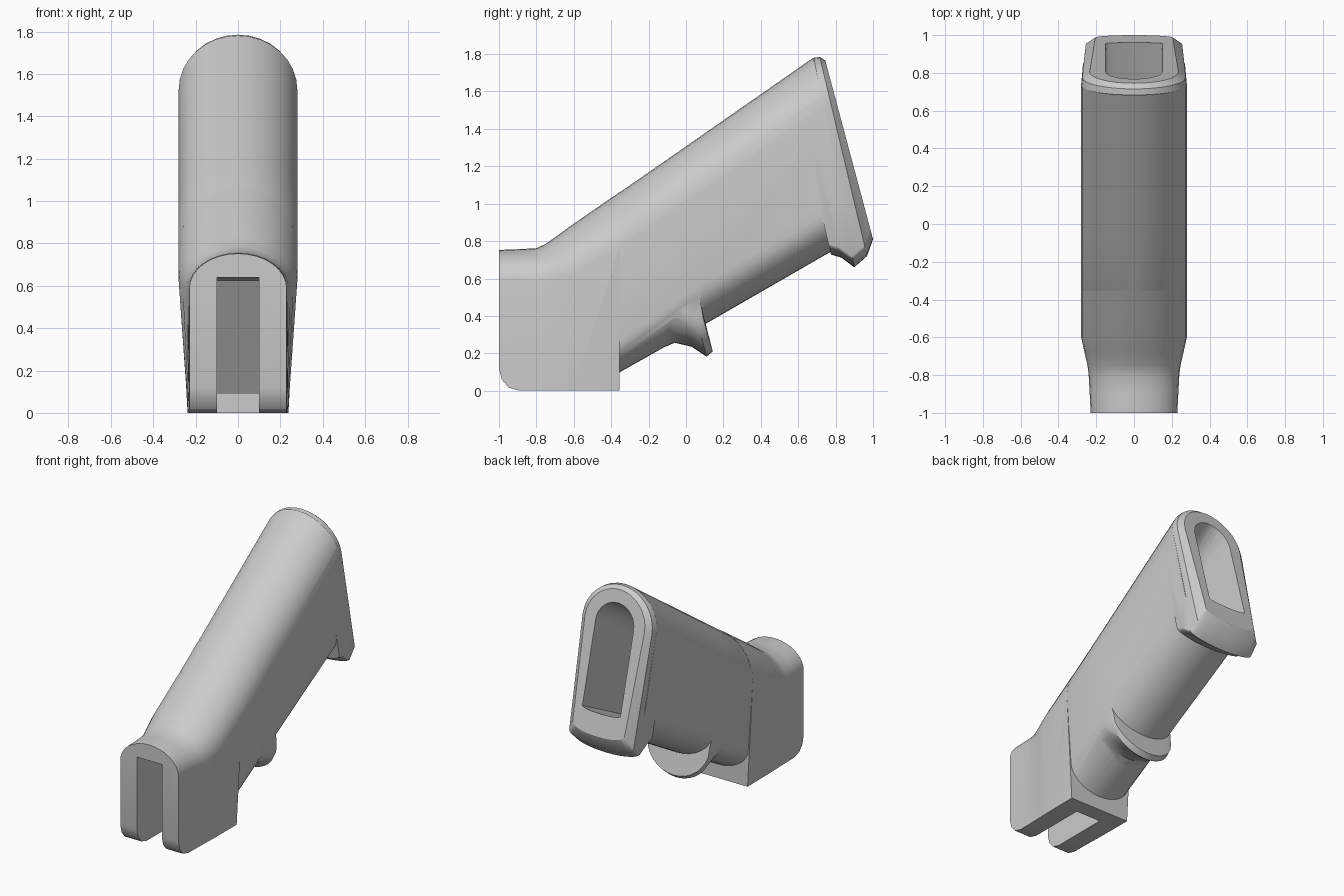
import bpy, bmesh, math

if "Cube" in bpy.data.objects:
    bpy.data.objects.remove(bpy.data.objects["Cube"])

N = 8  # segments per quarter arch


def section(st):
    """Closed ring: arched top, straight sides, arched (or flat) bottom."""
    ty, tz, by, bz, wt, wb, at, ab = st
    length = math.hypot(by - ty, bz - tz)
    half = []
    for i in range(N + 1):
        a = math.pi / 2 * i / N
        half.append((wt * math.sin(a), at * (1 - math.cos(a))))
    for i in range(N + 1):
        a = math.pi / 2 * i / N
        half.append((wb * math.cos(a), length - ab * (1 - math.sin(a))))
    ring = half + [(-x, d) for x, d in half[-2:0:-1]]
    return [(x, ty + (by - ty) * d / length, tz + (bz - tz) * d / length)
            for x, d in ring]


def finish(name, bm):
    bmesh.ops.recalc_face_normals(bm, faces=bm.faces)
    me = bpy.data.meshes.new(name)
    bm.to_mesh(me)
    bm.free()
    ob = bpy.data.objects.new(name, me)
    bpy.context.collection.objects.link(ob)
    return ob


def loft(name, stations):
    bm = bmesh.new()
    rings = [[bm.verts.new(p) for p in section(s)] for s in stations]
    for a, b in zip(rings, rings[1:]):
        for i in range(len(a)):
            j = (i + 1) % len(a)
            bm.faces.new((a[i], a[j], b[j], b[i]))
    bm.faces.new(rings[0])
    bm.faces.new(rings[-1])
    return finish(name, bm)


def prism(name, profile, w):
    bm = bmesh.new()
    f = bm.faces.new([bm.verts.new((-w, y, z)) for y, z in profile])
    ext = bmesh.ops.extrude_face_region(bm, geom=[f])["geom"]
    for v in ext:
        if isinstance(v, bmesh.types.BMVert):
            v.co.x = w
    return finish(name, bm)


def combine(target, other, op):
    m = target.modifiers.new(op, 'BOOLEAN')
    m.object, m.operation, m.solver = other, op, 'EXACT'
    bpy.context.view_layer.objects.active = target
    bpy.ops.object.modifier_apply(modifier=m.name)
    bpy.data.objects.remove(other)


# station: top y, top z, bottom y, bottom z, top width, bottom width, top arch, bottom arch
# mounting block with rounded front lower corner, widening into the grip
grip = loft("pistol_grip", [
    (-1, .752, -1, .12, .23, .23, .165, 0),
    (-.985, .753, -.985, .06, .23, .23, .165, 0),
    (-.95, .755, -.95, .018, .232, .23, .167, 0),
    (-.89, .757, -.89, 0, .235, .23, .17, 0),
    (-.8, .762, -.8, 0, .24, .231, .18, 0),
    (-.75, .785, -.75, 0, .246, .232, .2, 0),
    (-.68, .835, -.68, 0, .262, .234, .23, 0),
    (-.6, .893, -.6, 0, .28, .236, .27, 0),
    (-.355, 1.062, -.355, 0, .28, .238, .29, 0)])

# main grip tube with rounded front strap
tube = loft("grip_tube", [
    (-.46, .97, -.42, .065, .265, .23, .28, .17),
    (-.355, 1.06, -.352, .1, .28, .245, .29, .17),
    (-.1, 1.237, .13, .372, .28, .265, .26, .2),
    (.68, 1.78, .89, .81, .28, .27, .26, .2)])

# finger rest bump
bump = loft("finger_rest", [
    (-.17, .7, -.11, .235, .23, .21, .1, .15),
    (-.15, .7, -.06, .257, .25, .24, .1, .16),
    (-.08, .7, .03, .235, .262, .25, .1, .2),
    (-.02, .7, .11, .182, .265, .245, .1, .22),
    (0, .7, .143, .21, .265, .245, .1, .22),
    (.02, .7, .115, .32, .265, .25, .1, .17)])

# flared end lip with chamfered rim
lip = loft("end_lip", [
    (.58, 1.55, .775, .728, .276, .268, .22, .06),
    (.6, 1.6, .83, .712, .278, .27, .23, .06),
    (.683, 1.78, .9, .66, .28, .262, .26, .06),
    (.715, 1.785, .968, .72, .274, .255, .26, .06),
    (.745, 1.765, 1.0, .81, .235, .205, .23, .05)])

for part in (tube, bump, lip):
    combine(grip, part, 'UNION')

# mounting slot
combine(grip, prism("slot_cutter", [
    (-1.1, .647), (-.82, .625), (-.47, .09), (-.47, -.1), (-1.1, -.1)], .098), 'DIFFERENCE')

# storage cavity
combine(grip, loft("cavity_cutter", [
    (-.2, 1.02, -.02, .46, .13, .13, .12, .01),
    (.77, 1.68, .955, .955, .15, .15, .15, .02),
    (.97, 1.816, 1.155, 1.06, .15, .15, .15, .02)]), 'DIFFERENCE')

bpy.ops.object.select_all(action='DESELECT')
grip.select_set(True)
bpy.context.view_layer.objects.active = grip
bpy.ops.object.shade_smooth_by_angle(angle=math.radians(32))
